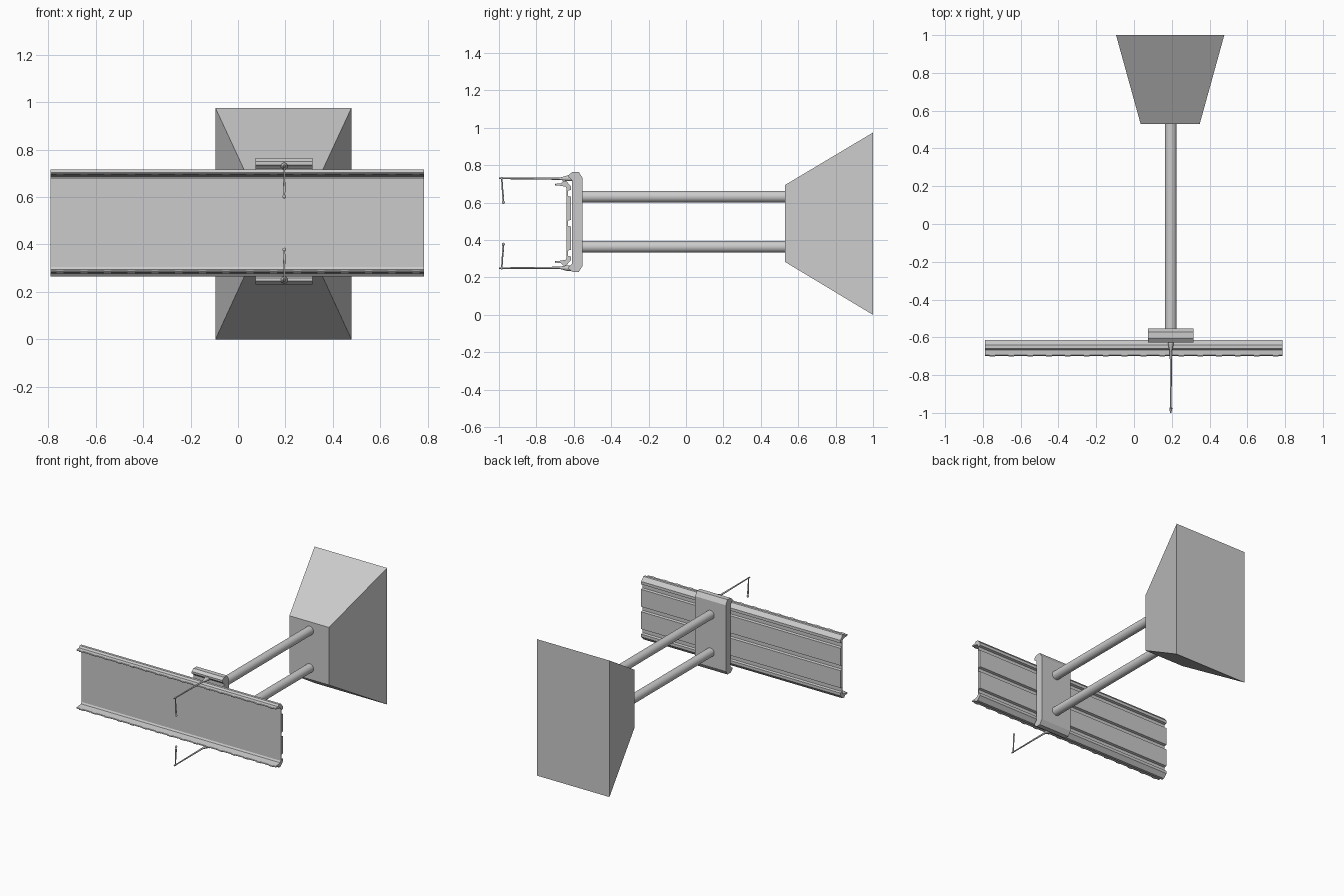
import bpy, bmesh, math
from mathutils import Vector

if "Cube" in bpy.data.objects:
    bpy.data.objects.remove(bpy.data.objects["Cube"])

CX, CZ = 0.195, 0.49   # axis of the bracket, mid height of the sign


def finish(name, bm, smooth=False):
    bmesh.ops.recalc_face_normals(bm, faces=bm.faces)
    me = bpy.data.meshes.new(name)
    bm.to_mesh(me)
    bm.free()
    ob = bpy.data.objects.new(name, me)
    bpy.context.collection.objects.link(ob)
    if smooth:
        bpy.ops.object.select_all(action='DESELECT')
        ob.select_set(True)
        bpy.context.view_layer.objects.active = ob
        bpy.ops.object.shade_smooth_by_angle(angle=math.radians(40))
    return ob


def extrude_x(name, profile, x0, x1):
    """Closed (y, z) outline extruded along x."""
    bm = bmesh.new()
    f = bm.faces.new([bm.verts.new((x0, y, z)) for y, z in profile])
    r = bmesh.ops.extrude_face_region(bm, geom=[f])
    vs = [v for v in r['geom'] if isinstance(v, bmesh.types.BMVert)]
    bmesh.ops.translate(bm, vec=(x1 - x0, 0, 0), verts=vs)
    return finish(name, bm)


def rod(bm, a, b, r1, r2, seg=12):
    a, b = Vector(a), Vector(b)
    d = b - a
    m = d.to_track_quat('Z', 'Y').to_matrix().to_4x4()
    m.translation = (a + b) / 2
    bmesh.ops.create_cone(bm, cap_ends=True, segments=seg, radius1=r1,
                          radius2=r2, depth=d.length, matrix=m)


def ball(bm, p, r):
    g = bmesh.ops.create_uvsphere(bm, u_segments=12, v_segments=8, radius=r)
    bmesh.ops.translate(bm, vec=p, verts=g['verts'])


def mirrored(half, cz):
    """Upper half outline (front to back) closed with its lower mirror image."""
    return ([(y, cz + h) for y, h in half] +
            [(y, cz - h) for y, h in reversed(half)])


# tapered wall base
bm = bmesh.new()
rings = []
for y, x0, x1, z0, z1 in ((0.53, 0.035, 0.348, 0.283, 0.695),
                          (1.0, -0.095, 0.478, 0.0, 0.975)):
    rings.append([bm.verts.new(p) for p in
                  ((x0, y, z0), (x1, y, z0), (x1, y, z1), (x0, y, z1))])
bm.faces.new(rings[0])
bm.faces.new(rings[1])
for i in range(4):
    j = (i + 1) % 4
    bm.faces.new((rings[0][i], rings[0][j], rings[1][j], rings[1][i]))
finish("wall_base", bm)

# two support tubes
for name, z in (("upper_tube", 0.632), ("lower_tube", 0.364)):
    bm = bmesh.new()
    rod(bm, (CX, -0.57, z), (CX, 0.54, z), 0.031, 0.031, 32)
    finish(name, bm, True)

# clamp block with hooked ends
extrude_x("clamp_block", mirrored([
    (-0.609, 0.222), (-0.618, 0.232), (-0.627, 0.238), (-0.627, 0.252),
    (-0.607, 0.267), (-0.573, 0.267), (-0.553, 0.235)], 0.497), 0.073, 0.315)

# long panel: flat front, forward lips, three grooves in the back
panel = [(-0.638, 0.185), (-0.645, 0.196), (-0.67, 0.200), (-0.694, 0.203),
         (-0.698, 0.207), (-0.694, 0.211), (-0.668, 0.213), (-0.658, 0.225),
         (-0.640, 0.225), (-0.615, 0.198),
         (-0.615, 0.178), (-0.632, 0.174), (-0.632, 0.146), (-0.615, 0.142),
         (-0.615, 0.018), (-0.632, 0.014)]
extrude_x("panel", mirrored(panel, CZ), -0.79, 0.785)

# row of small studs along each lip
for s, name in ((1, "upper_lip_studs"), (-1, "lower_lip_studs")):
    bm = bmesh.new()
    for i in range(16):
        x = -0.75 + i * 0.1
        z = CZ + s * 0.207
        rod(bm, (x - 0.015, -0.697, z), (x + 0.015, -0.697, z), 0.005, 0.005, 8)
    finish(name, bm, True)

# thin arms with drop pins
for s, side in ((1, "upper"), (-1, "lower")):
    bm = bmesh.new()
    zz = lambda h: CZ + s * h
    rod(bm, (CX, -0.61, zz(0.240)), (CX, -0.635, zz(0.240)), 0.015, 0.015, 16)
    rod(bm, (CX, -0.635, zz(0.240)), (CX, -0.675, zz(0.238)), 0.015, 0.006)
    rod(bm, (CX, -0.67, zz(0.238)), (CX, -1.0, zz(0.240)), 0.006, 0.004)
    finish(side + "_arm", bm, True)
    bm = bmesh.new()
    rod(bm, (CX, -0.985, zz(0.240)), (CX, -0.977, zz(0.112)), 0.004, 0.004)
    rod(bm, (CX, -0.982, zz(0.20)), (CX, -0.978, zz(0.13)), 0.003, 0.006)
    ball(bm, (CX, -0.977, zz(0.112)), 0.008)
    ball(bm, (CX, -0.985, zz(0.240)), 0.007)
    finish(side + "_drop_pin", bm, True)
